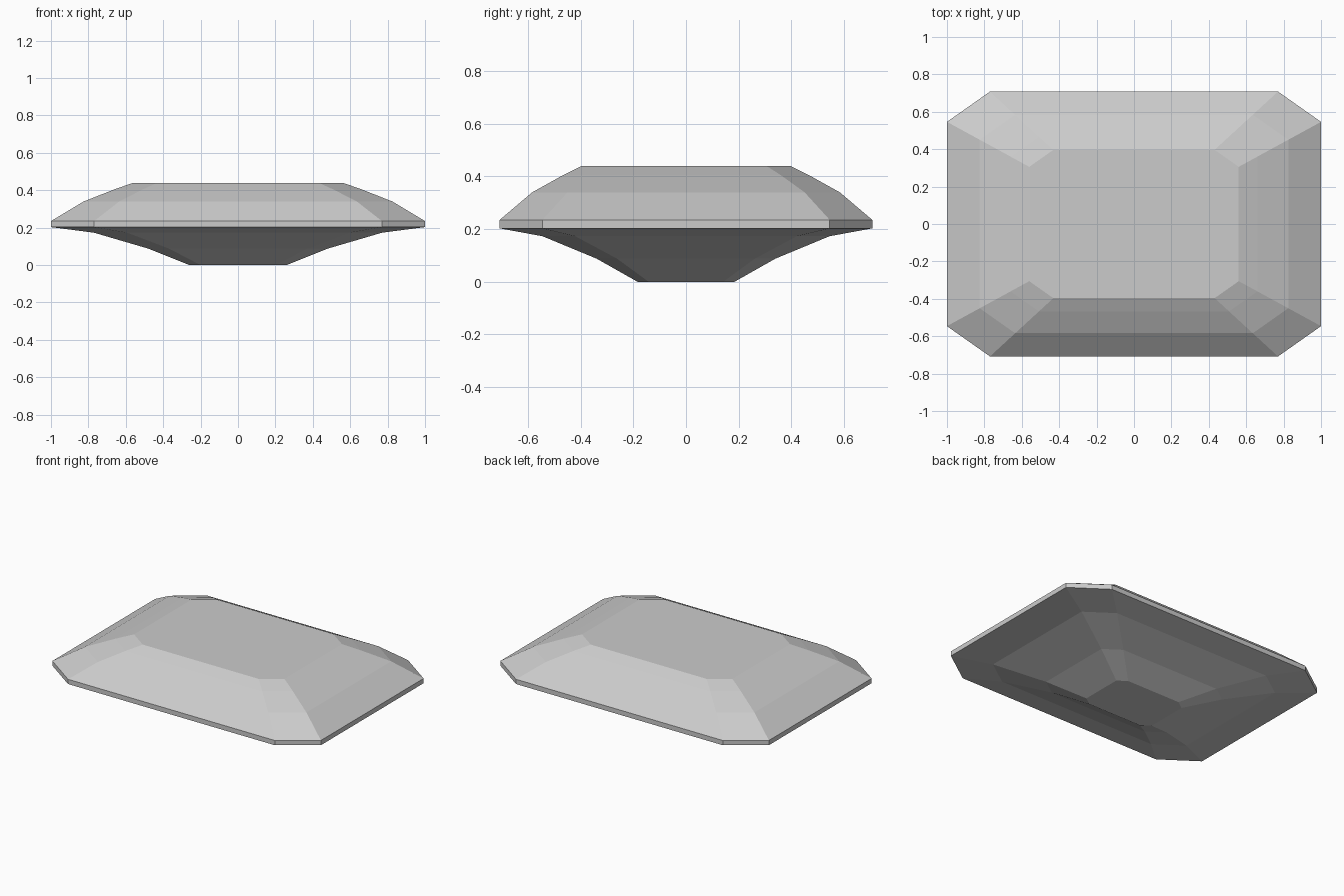
import bpy
import bmesh

cube = bpy.data.objects.get("Cube")
if cube:
    bpy.data.objects.remove(cube, do_unlink=True)


def make_material(name, colour):
    mat = bpy.data.materials.new(name)
    mat.use_nodes = True
    mat.diffuse_color = colour
    mat.node_tree.nodes["Principled BSDF"].inputs["Base Color"].default_value = colour
    return mat


# Girdle outline: one corner's two points, mirrored into an octagon
HALF_X, HALF_Y = 1.0, 0.708
CORNER_X, CORNER_Y = 0.77, 0.546
quarter = [(HALF_X, CORNER_Y), (CORNER_X, HALF_Y)]
half = quarter + [(-x, y) for x, y in reversed(quarter)]
outline = half + [(-x, -y) for x, y in half]

# Step cuts from culet to table: (outline scale, height)
steps = [
    (0.26, 0.0), (0.48, 0.088), (0.77, 0.173),     # pavilion
    (1.0, 0.203), (1.0, 0.235),                    # girdle
    (0.825, 0.34), (0.66, 0.405), (0.56, 0.44),    # crown and table
]

bm = bmesh.new()
rings = [[bm.verts.new((x * s, y * s, z)) for x, y in outline] for s, z in steps]

# Facets between neighbouring rings
count = len(outline)
for low, high in zip(rings, rings[1:]):
    for i in range(count):
        j = (i + 1) % count
        bm.faces.new((low[i], low[j], high[j], high[i]))

# Flat culet and table
bm.faces.new(list(reversed(rings[0])))
bm.faces.new(rings[-1])
bmesh.ops.recalc_face_normals(bm, faces=bm.faces)

mesh = bpy.data.meshes.new("cut_gem")
bm.to_mesh(mesh)
bm.free()
mesh.materials.append(make_material("pale grey", (0.6, 0.6, 0.6, 1.0)))
gem = bpy.data.objects.new("cut_gem", mesh)
bpy.context.collection.objects.link(gem)
